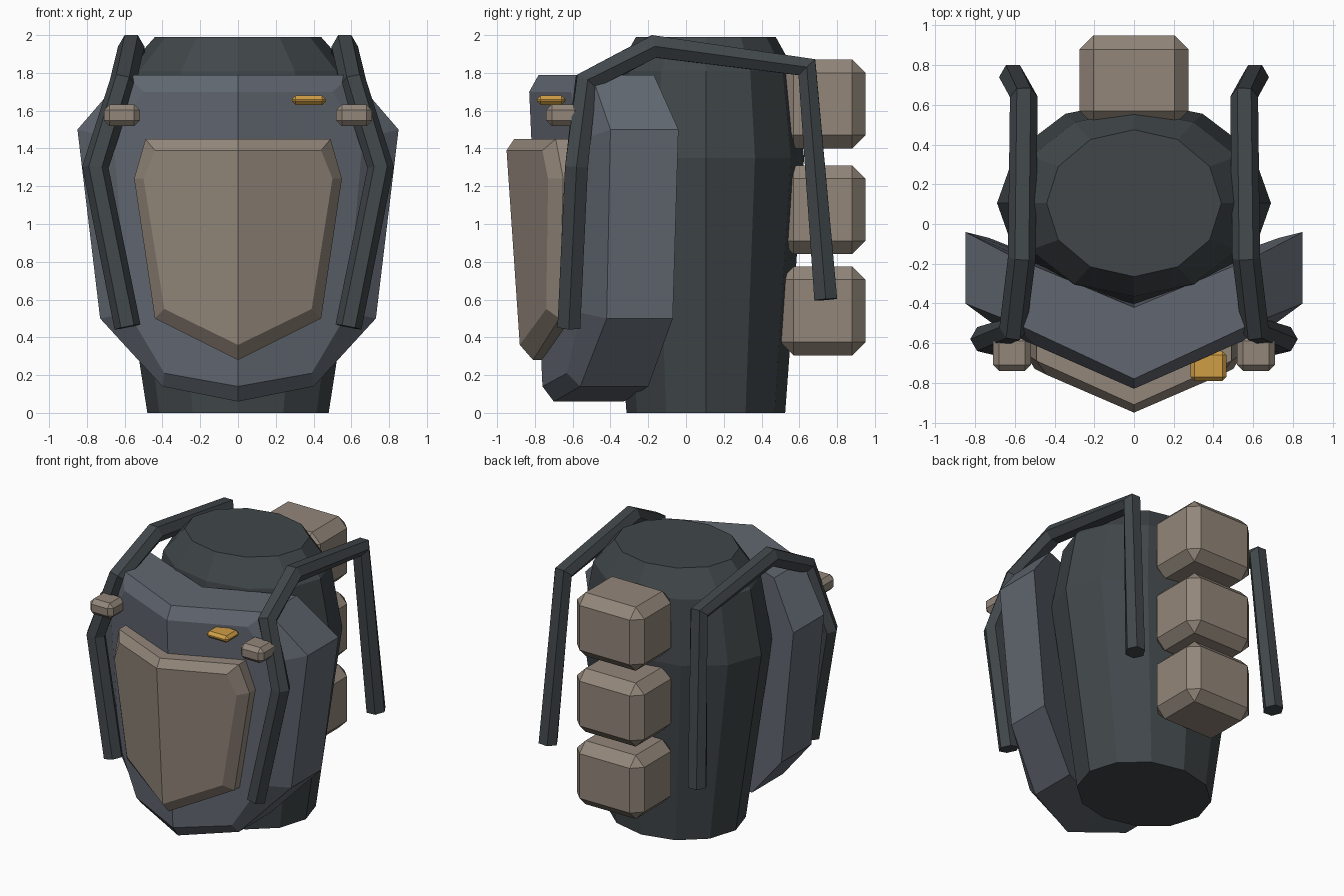
import bpy, bmesh, math
from mathutils import Vector

cube = bpy.data.objects.get("Cube")
if cube:
    bpy.data.objects.remove(cube)


def material(name, rgb):
    m = bpy.data.materials.new(name)
    m.use_nodes = True
    color = (*rgb, 1)
    m.diffuse_color = color
    bsdf = m.node_tree.nodes["Principled BSDF"]
    bsdf.inputs["Base Color"].default_value = color
    bsdf.inputs["Roughness"].default_value = 0.8
    return m


CHARCOAL = material("charcoal", (.052, .062, .068))
SLATE = material("slate_blue", (.12, .137, .165))
TAN = material("warm_tan", (.29, .24, .195))
GOLD = material("gold", (.62, .34, .06))


def finish(bm, name, mat):
    bmesh.ops.recalc_face_normals(bm, faces=bm.faces)
    mesh = bpy.data.meshes.new(name)
    bm.to_mesh(mesh)
    bm.free()
    mesh.materials.append(mat)
    obj = bpy.data.objects.new(name, mesh)
    bpy.context.collection.objects.link(obj)
    return obj


def bridge(bm, rings):
    for low, high in zip(rings, rings[1:]):
        n = len(low)
        for i in range(n):
            j = (i + 1) % n
            bm.faces.new((low[i], low[j], high[j], high[i]))


def armour(name, halves, mat):
    """Loft mirrored half outlines and cap the ends with a centre crease."""
    bm = bmesh.new()
    rings = []
    for half in halves:
        points = half + [(-x, y, z) for x, y, z in half[-2:0:-1]]
        rings.append([bm.verts.new(p) for p in points])
    bridge(bm, rings)
    last = len(halves[0]) - 1
    for ring in (rings[0], rings[-1]):
        bm.faces.new(ring[:last + 1])
        bm.faces.new(ring[last:] + ring[:1])
    return finish(bm, name, mat)


def block(name, center, size, bevel, mat):
    bm = bmesh.new()
    bmesh.ops.create_cube(bm, size=1)
    bmesh.ops.scale(bm, vec=size, verts=bm.verts)
    bmesh.ops.translate(bm, vec=center, verts=bm.verts)
    bmesh.ops.bevel(bm, geom=bm.edges[:], offset=bevel, segments=1, affect='EDGES')
    return finish(bm, name, mat)


def strap(name, path, radius, mat):
    """Six-sided bar whose cross-section turns along the path."""
    bm = bmesh.new()
    pts = [Vector(p) for p in path]
    rings = []
    for i, p in enumerate(pts):
        before = (p - pts[max(i - 1, 0)]).normalized()
        after = (pts[min(i + 1, len(pts) - 1)] - p).normalized()
        tangent = (before + after).normalized()
        side = Vector((1, 0, 0))
        side = (side - tangent * side.dot(tangent)).normalized()
        up = tangent.cross(side)
        ring = []
        for k in range(6):
            a = k * math.tau / 6
            ring.append(bm.verts.new(p + radius * (math.cos(a) * side + math.sin(a) * up)))
        rings.append(ring)
    bridge(bm, rings)
    bm.faces.new(rings[0])
    bm.faces.new(rings[-1])
    return finish(bm, name, mat)


# Twelve-sided torso: width radius, depth radius, height
bm = bmesh.new()
rings = []
for rx, ry, z in [(.48, .42, 0), (.69, .52, 1.35), (.6, .47, 1.81), (.44, .37, 1.99)]:
    angles = [k * math.tau / 12 for k in range(12)]
    rings.append([bm.verts.new((rx * math.cos(a), .105 + ry * math.sin(a), z)) for a in angles])
bridge(bm, rings)
bm.faces.new(rings[0])
bm.faces.new(rings[-1])
finish(bm, "torso", CHARCOAL)

# Chest shell: back rim, front rim, chamfered front face
armour("chest_shell", [
    [(0, -.42, 1.79), (.6, -.17, 1.79), (.85, -.04, 1.5),
     (.73, -.07, .5), (.4, -.2, .14), (0, -.33, .06)],
    [(0, -.78, 1.79), (.6, -.5, 1.79), (.85, -.4, 1.5),
     (.73, -.42, .5), (.4, -.56, .14), (0, -.7, .06)],
    [(0, -.83, 1.7), (.5, -.61, 1.7), (.66, -.54, 1.45),
     (.58, -.56, .53), (.39, -.63, .21), (0, -.76, .14)],
], SLATE)

# Front plate on the shell
armour("front_plate", [
    [(0, -.74, 1.45), (.49, -.58, 1.45), (.55, -.56, 1.24), (.44, -.57, .5), (0, -.73, .28)],
    [(0, -.91, 1.45), (.49, -.69, 1.45), (.55, -.65, 1.24), (.44, -.67, .5), (0, -.81, .28)],
    [(0, -.95, 1.39), (.44, -.76, 1.39), (.5, -.73, 1.24), (.39, -.74, .55), (0, -.88, .36)],
], TAN)

# Shoulder straps and clips on both sides
for side, s in (("left", 1), ("right", -1)):
    path = [(.585, -.62, .455), (.755, -.58, 1.3), (.61, -.53, 1.75),
            (.565, -.17, 1.94), (.555, .64, 1.83), (.61, .74, .6)]
    strap(side + "_strap", [(s * x, y, z) for x, y, z in path], .07, CHARCOAL)
    block(side + "_strap_clip", (s * .615, -.65, 1.575), (.19, .18, .115), .03, TAN)

# Spine blocks down the back
for part, z in (("upper", 1.635), ("middle", 1.075), ("lower", .54)):
    block(part + "_spine_block", (0, .725, z), (.55, .45, .47), .07, TAN)

# Small badge on the left of the chest
block("chest_badge", (.375, -.715, 1.655), (.18, .15, .05), .02, GOLD)
